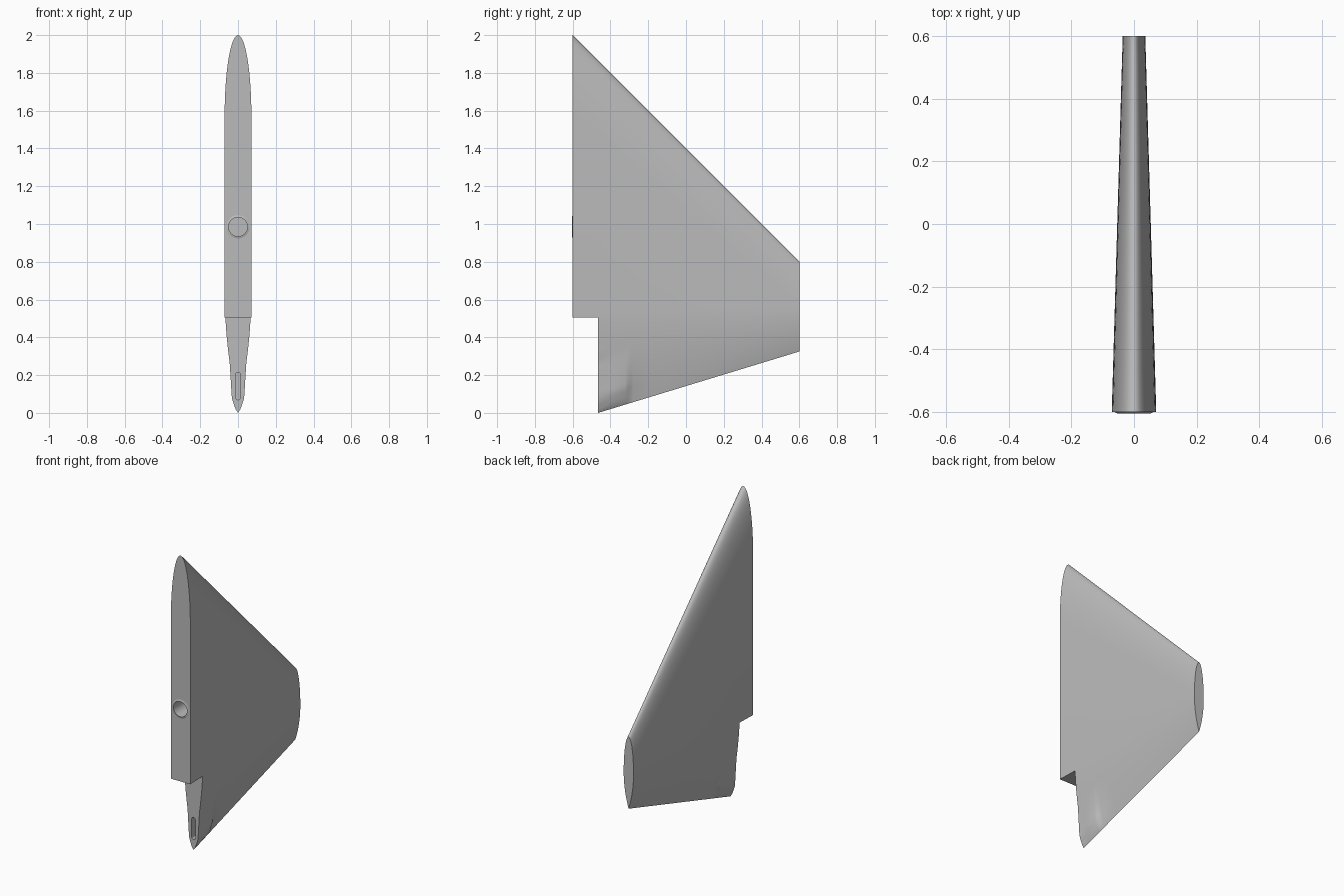
import bpy, bmesh, math
from mathutils import Matrix

default = bpy.data.objects.get("Cube")
if default:
    bpy.data.objects.remove(default, do_unlink=True)

grey = bpy.data.materials.new("plain grey")
grey.use_nodes = True
grey.diffuse_color = (0.5, 0.5, 0.5, 1)
grey.node_tree.nodes["Principled BSDF"].inputs["Base Color"].default_value = (0.5, 0.5, 0.5, 1)

ROOT, TIP, STEP = -0.6, 0.6, -0.465


def finish(name, bm):
    bmesh.ops.recalc_face_normals(bm, faces=bm.faces)
    mesh = bpy.data.meshes.new(name)
    bm.to_mesh(mesh)
    bm.free()
    mesh.materials.append(grey)
    obj = bpy.data.objects.new(name, mesh)
    bpy.context.collection.objects.link(obj)
    return obj


def cone(name, r_front, r_back, y_front, y_back, z):
    bm = bmesh.new()
    turn = Matrix.Translation((0, (y_front + y_back) / 2, z)) @ Matrix.Rotation(math.pi / 2, 4, 'X')
    bmesh.ops.create_cone(bm, cap_ends=True, segments=48, radius1=r_back, radius2=r_front,
                          depth=y_back - y_front, matrix=turn)
    return finish(name, bm)


def box(name, size, centre):
    bm = bmesh.new()
    bmesh.ops.create_cube(bm, size=1, matrix=Matrix.Translation(centre) @ Matrix.Diagonal((*size, 1)))
    return finish(name, bm)


def cut(target, cutter):
    mod = target.modifiers.new("cut", 'BOOLEAN')
    mod.operation, mod.solver, mod.object = 'DIFFERENCE', 'EXACT', cutter
    bpy.context.view_layer.objects.active = target
    bpy.ops.object.modifier_apply(modifier=mod.name)


def smooth(obj):
    bpy.ops.object.select_all(action='DESELECT')
    obj.select_set(True)
    bpy.context.view_layer.objects.active = obj
    bpy.ops.object.shade_smooth_by_angle(angle=math.radians(30))


def section(y):
    """Half outline (half width, height) of the fin, from pointed bottom to rounded top."""
    k = (y - ROOT) / (TIP - ROOT)
    mix = lambda a, b: a + (b - a) * k
    low, high, width = mix(-0.041, 0.325), mix(2.0, 0.8), mix(0.071, 0.036)
    tail, nose, power = mix(0.57, 0.235), mix(0.43, 0.235), mix(1.5, 2.0)
    points = []
    for i in range(29):
        t = 1 - i / 28
        z = low + tail * (1 - t)
        w = width * (1 - t ** power)
        # swollen housing at the lower front corner
        h = z - low
        swell = min(0.03 * (h / 0.07) ** 0.7, 0.028 + 0.06 * z)
        fade = min(1, max(0, (-0.28 - y) / 0.04))
        points.append((max(w, w + (swell - w) * fade), z))
    for i in range(17):
        a = math.pi / 2 * i / 16
        points.append((width * math.cos(a), high - nose + nose * math.sin(a)))
    return points


# Tapered fin body lofted from root to tip
bm = bmesh.new()
stations = [ROOT, STEP, -0.4, -0.32, -0.31, -0.3, -0.29, -0.28] + [-0.28 + 0.11 * i for i in range(1, 8)] + [TIP]
rings = []
for y in stations:
    half = section(y)
    loop = half + [(-w, z) for w, z in half[-2:0:-1]]
    rings.append([bm.verts.new((w, y, z)) for w, z in loop])
for a, b in zip(rings, rings[1:]):
    for i in range(len(a)):
        j = (i + 1) % len(a)
        bm.faces.new((a[i], a[j], b[j], b[i]))
bm.faces.new(rings[0])
bm.faces.new(rings[-1])
fin = finish("fin_body", bm)

# Raised collar round the pivot hole
collar = cone("pivot_collar", 0.053, 0.066, -0.604, -0.598, 0.985)

# Step, pivot hole and rounded slot
step = box("step_cutter", (0.5, 0.4, 1.0), (0, STEP - 0.2, 0.005))
hole = cone("hole_cutter", 0.05, 0.05, -0.7, -0.45, 0.985)
slot = box("slot_cutter", (0.026, 0.2, 0.12), (0, STEP, 0.142))
slot_ends = [cone("slot_end_cutter", 0.013, 0.013, STEP - 0.1, STEP + 0.1, z) for z in (0.082, 0.202)]
cutters = [step, hole, slot] + slot_ends
for cutter in cutters:
    cut(fin, cutter)
cut(collar, hole)
for cutter in cutters:
    bpy.data.objects.remove(cutter, do_unlink=True)

smooth(fin)
smooth(collar)
